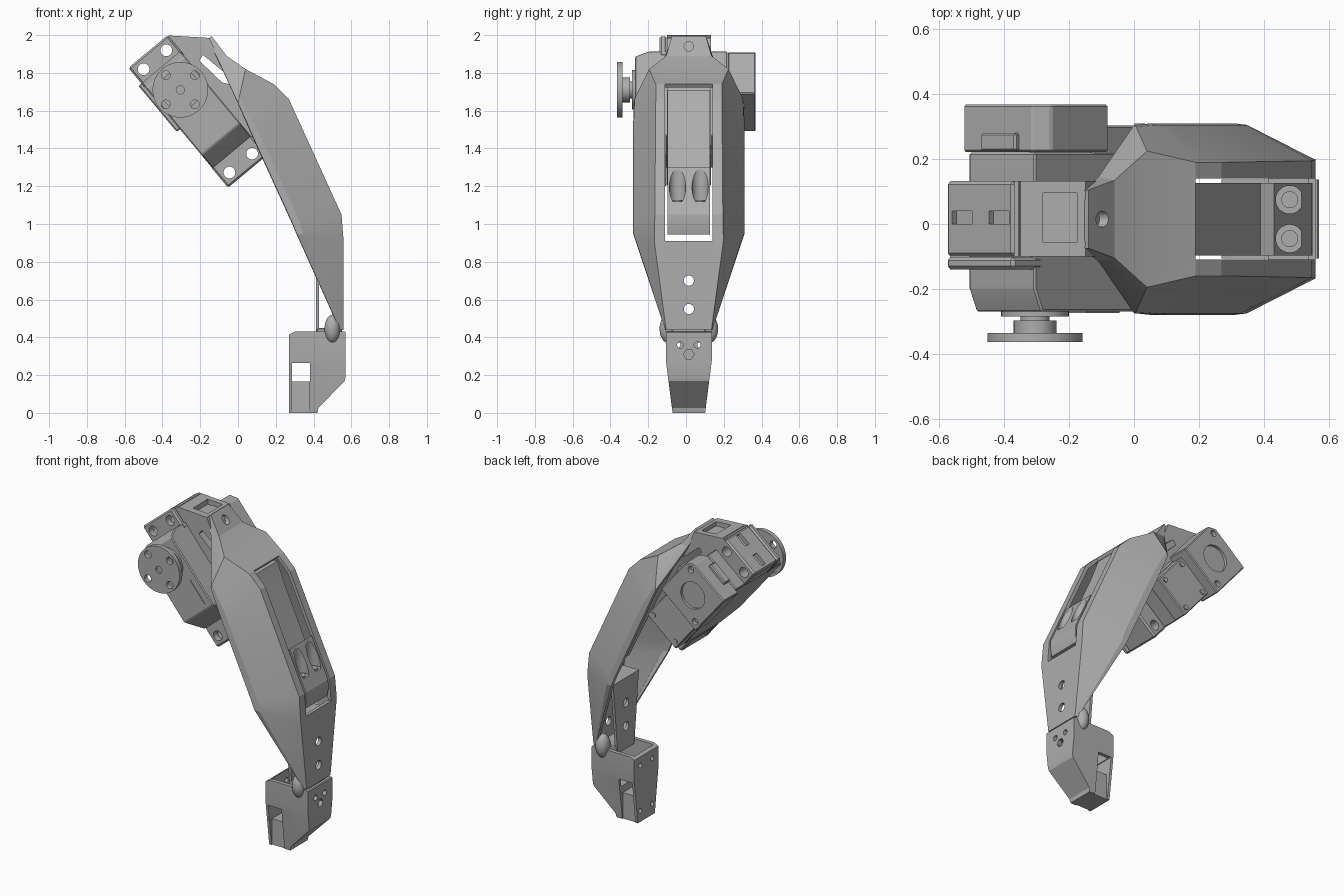
import bpy, bmesh, math
from mathutils import Vector, Matrix

if "Cube" in bpy.data.objects:
    bpy.data.objects.remove(bpy.data.objects["Cube"], do_unlink=True)

grey = bpy.data.materials.new("plain_grey")
grey.use_nodes = True
grey.diffuse_color = (0.42, 0.42, 0.42, 1)
grey.node_tree.nodes["Principled BSDF"].inputs["Base Color"].default_value = grey.diffuse_color
MID = 0.015          # y of the leg's middle plane
parts = []


def finish(name, bm, recalc=True):
    if recalc:
        bmesh.ops.recalc_face_normals(bm, faces=bm.faces)
    me = bpy.data.meshes.new(name)
    bm.to_mesh(me)
    bm.free()
    me.materials.append(grey)
    ob = bpy.data.objects.new(name, me)
    bpy.context.collection.objects.link(ob)
    parts.append(ob)
    return ob


# Coordinate maps: profile point (p, q) and extrusion r to world
def world(x, z, y):
    return Vector((x, y, z))


def side(y, z, x):
    return Vector((x, y, z))


def servo(u, v, y):
    return Vector((-0.2125 + 0.64 * u + 0.77 * v, y, 1.596 - 0.77 * u + 0.64 * v))


def servo_side(u, y, v):
    return servo(u, v, y)


def prism(name, pts, lo, hi, space=world, bevel=0.0):
    bm = bmesh.new()
    a = [bm.verts.new(space(p, q, lo)) for p, q in pts]
    b = [bm.verts.new(space(p, q, hi)) for p, q in pts]
    n = len(pts)
    bm.faces.new(a)
    bm.faces.new(b)
    for i in range(n):
        bm.faces.new((a[i], a[(i + 1) % n], b[(i + 1) % n], b[i]))
    bmesh.ops.recalc_face_normals(bm, faces=bm.faces)
    if bevel:
        bmesh.ops.bevel(bm, geom=bm.edges[:], offset=bevel, segments=1, affect='EDGES', profile=0.5)
    return finish(name, bm)


def rect(p0, p1, q0, q1):
    return [(p0, q0), (p1, q0), (p1, q1), (p0, q1)]


def cyl(name, centre, r, depth, axis='Y', sides=32):
    rot = {'X': Matrix.Rotation(math.pi / 2, 4, 'Y'), 'Z': Matrix(),
           'Y': Matrix.Rotation(math.pi / 2, 4, 'X')}[axis]
    bm = bmesh.new()
    bmesh.ops.create_cone(bm, cap_ends=True, segments=sides, radius1=r, radius2=r,
                          depth=depth, matrix=Matrix.Translation(centre) @ rot)
    return finish(name, bm)


def apply(ob, mod):
    bpy.context.view_layer.objects.active = ob
    bpy.ops.object.modifier_apply(modifier=mod.name)


def cut(ob, cutters, operation='DIFFERENCE'):
    for c in cutters:
        mod = ob.modifiers.new("cut", 'BOOLEAN')
        mod.operation, mod.solver, mod.object = operation, 'EXACT', c
        apply(ob, mod)
        parts.remove(c)
        bpy.data.objects.remove(c, do_unlink=True)


# Leg shell: rings down the leg, (back edge x, z, half width), (front x, z, half width, slot half width)
rings = [((-0.16, 1.98, 0.09), (-0.14, 1.995, 0.09, 0.05)),
         ((-0.11, 1.88, 0.13), (-0.06, 1.89, 0.12, 0.07)),
         ((0.0, 1.64, 0.29), (0.04, 1.82, 0.21, 0.12)),
         ((0.05, 1.53, 0.295), (0.19, 1.74, 0.175, 0.125)),
         ((0.08, 1.46, 0.295), (0.27, 1.66, 0.175, 0.125)),
         ((0.29, 1.0, 0.295), (0.548, 1.05, 0.18, 0.125)),
         ((0.31, 0.95, 0.295), (0.559, 0.91, 0.183, 0.125)),
         ((0.54, 0.44, 0.125), (0.559, 0.44, 0.12, 0.07))]
bm = bmesh.new()
grid = []
for (bx, bz, bh), (fx, fz, fh, nh) in rings:
    t = 0.15
    half = [(bx, bz, bh), (bx + t * (fx - bx), bz + t * (fz - bz), bh * 0.985), (fx, fz, fh), (fx, fz, nh)]
    row = [(x, MID - h, z) for x, z, h in half] + [(x, MID + h, z) for x, z, h in reversed(half)]
    grid.append([bm.verts.new(p) for p in row])
for i in range(len(grid) - 1):
    for j in range(7):
        if j == 3 and 3 <= i <= 5:      # long open slot
            continue
        bm.faces.new((grid[i][j], grid[i + 1][j], grid[i + 1][j + 1], grid[i][j + 1]))
shell = finish("leg_shell", bm, recalc=False)
mod = shell.modifiers.new("wall", 'SOLIDIFY')
mod.thickness, mod.offset = 0.022, -1
apply(shell, mod)
cut(shell, [cyl("hole", (0.55, MID, z), 0.027, 0.2, 'X') for z in (0.55, 0.70)]
    + [cyl("hole", (-0.1, MID, 1.94), 0.025, 0.2, 'X')])

# Tray in the slot: recessed above, flush below, with two vertical screw pockets
tray = prism("slot_tray", [(0.13, 1.71), (0.19, 1.71), (0.24, 1.58), (0.39, 1.25), (0.432, 1.30), (0.548, 1.05),
                           (0.55, 0.99), (0.54, 0.945), (0.47, 0.945), (0.38, 1.13), (0.12, 1.66)],
             MID - 0.112, MID + 0.112)
cut(tray, [cyl("pocket", (0.48, MID + 0.06 * s, 1.32), 0.043, 0.4, 'Z') for s in (-1, 1)])
for s in (-1, 1):
    cyl("pocket_screw", (0.48, MID + 0.06 * s, 1.122), 0.026, 0.012, 'Z')

# Lower bracket behind the shin panel
plate = prism("lower_bracket", [(MID - 0.085, 0.42), (MID + 0.085, 0.42), (MID + 0.13, 0.86), (MID - 0.13, 0.86)],
              0.413, 0.43, side)
cut(plate, [cyl("hole", (0.42, MID, z), 0.027, 0.2, 'X') for z in (0.55, 0.70)])
prism("ankle_block", rect(0.415, 0.55, 0.40, 0.45), MID - 0.09, MID + 0.09, bevel=0.006)
prism("bracket_cap", rect(0.415, 0.54, 0.83, 0.86), MID - 0.13, MID + 0.13)

# Ankle domes
for s in (-1, 1):
    bm = bmesh.new()
    bmesh.ops.create_uvsphere(bm, u_segments=32, v_segments=16, radius=1, matrix=Matrix.Translation(
        (0.50, MID + 0.108 * s, 0.445)) @ Matrix.Diagonal((0.042, 0.047, 0.075, 1)))
    finish("ankle_dome", bm)

# Foot: side profile trimmed by the tapered front profile, hollow on top
foot = prism("foot", [(0.27, 0), (0.42, 0), (0.425, 0.025), (0.565, 0.17), (0.57, 0.19), (0.57, 0.425),
                      (0.565, 0.43), (0.30, 0.43), (0.27, 0.415)], MID - 0.2, MID + 0.2)
cut(foot, [prism("trim", [(MID - 0.085, -0.01), (MID + 0.085, -0.01), (MID + 0.122, 0.28), (MID + 0.122, 0.5),
                          (MID - 0.122, 0.5), (MID - 0.122, 0.28)], 0, 1, side)], 'INTERSECT')
cutters = [prism("hollow", rect(0.291, 0.545, 0.21, 0.6), MID - 0.097, MID + 0.097),
           prism("window", rect(0.286, 0.38, 0.165, 0.265), -0.3, 0.3),
           cyl("hex", (0.55, MID, 0.31), 0.028, 0.1, 'X', sides=6)]
for s in (-1, 1):
    cutters.append(prism("notch", rect(0.287, 0.379, -0.02, 0.2), *sorted((MID + s * 0.08, MID + s * 0.2))))
    cutters.append(cyl("hole", (0.55, MID + 0.045 * s, 0.36), 0.017, 0.1, 'X'))
    cutters += [cyl("hole", (0.27, MID + 0.06 * s, z), 0.015, 0.06, 'X') for z in (0.07, 0.36)]
cut(foot, cutters)

# Servo body with a sloped lower end, and its label panel
prism("servo_body", [(-0.305, 0.22), (-0.305, -0.20), (-0.27, -0.27), (0.19, -0.27), (0.28, -0.15), (0.28, 0.22)],
      -0.133, 0.133, servo_side, bevel=0.006)
prism("servo_label", rect(0.0, 0.16, -0.085, 0.085), -0.274, -0.268, servo)

# Mounting lugs and frame ends, drilled through by four holes
for s in (-1, 1):
    for name, lo, hi, inner in (("servo_lug", -0.14, -0.102, 0.27), ("frame_end", -0.1, 0.132, 0.285)):
        ob = prism(name, rect(*sorted((s * inner, s * 0.412)), -0.135, 0.135), lo, hi, servo, bevel=0.01)
        cut(ob, [cyl("hole", servo(s * 0.355, v, 0), 0.031, 0.8) for v in (-0.078, 0.078)])
        if s < 0 and name == "frame_end":
            cut(ob, [prism("slot", rect(-0.45, -0.39, v - 0.04, v + 0.04), -0.0, 0.04, servo)
                     for v in (-0.07, 0.078)])

# Frame web filling the wedge between the servo and the shell, with a narrow slit
prism("frame_rail", rect(-0.40, 0.36, 0.125, 0.15), -0.1, 0.132, servo)
web = prism("frame_web", [(-0.37, 1.998), (-0.15, 1.985), (-0.07, 1.80), (-0.185, 1.895), (-0.205, 1.865),
                          (-0.085, 1.75), (-0.045, 1.74), (0.095, 1.44)], -0.1, 0.132)
cut(web, [prism("pocket", rect(-0.28, -0.175, 1.96, 2.1), -0.055, 0.095)])

# Output shaft and round horn
AXIS = servo(-0.147, 0.002, 0)
cyl("servo_collar", AXIS + Vector((0, -0.275, 0)), 0.105, 0.02)
cyl("servo_shaft", AXIS + Vector((0, -0.29, 0)), 0.045, 0.04)
cyl("horn_hub", AXIS + Vector((0, -0.317, 0)), 0.066, 0.04)
horn = cyl("horn_disc", AXIS + Vector((0, -0.35, 0)), 0.147, 0.028, sides=64)
cut(horn, [cyl("hole", AXIS + Vector((0.077 * a, -0.35, 0.077 * b)), 0.023, 0.1)
           for a in (-1, 1) for b in (-1, 1)] + [cyl("hole", AXIS + Vector((0, -0.365, 0)), 0.022, 0.03)])

# Rear cover and bearing block on the same axis
prism("rear_cover", rect(-0.02, 0.278, -0.131, 0.131), 0.2, 0.303, servo, bevel=0.006)
lo, hi, c = -0.305, 0.012, 0.042
bearing = prism("bearing_block", [(lo, -0.155), (hi, -0.155), (hi, 0.165), (lo + c, 0.165), (lo, 0.165 - c)],
                0.222, 0.368, servo, bevel=0.006)
cut(bearing, [cyl("recess", AXIS + Vector((0, 0.37, 0)), 0.085, 0.04)]
    + [cyl("hole", servo(-0.147 + 0.115 * a, 0.115 * b, 0.37), 0.02, 0.06) for a, b in ((-1, 1), (1, -1))])
prism("cable_plug", rect(-0.325, -0.29, -0.07, 0.07), 0.225, 0.28, servo, bevel=0.006)
for u in (0.045, 0.24):
    for v in (-0.1, 0.1):
        cyl("cover_screw", servo(u, v, 0.304), 0.016, 0.01, sides=16)

# Smooth round walls, keep hard edges
bpy.ops.object.select_all(action='DESELECT')
for ob in parts:
    ob.select_set(True)
bpy.context.view_layer.objects.active = parts[0]
bpy.ops.object.shade_smooth_by_angle(angle=math.radians(15))
